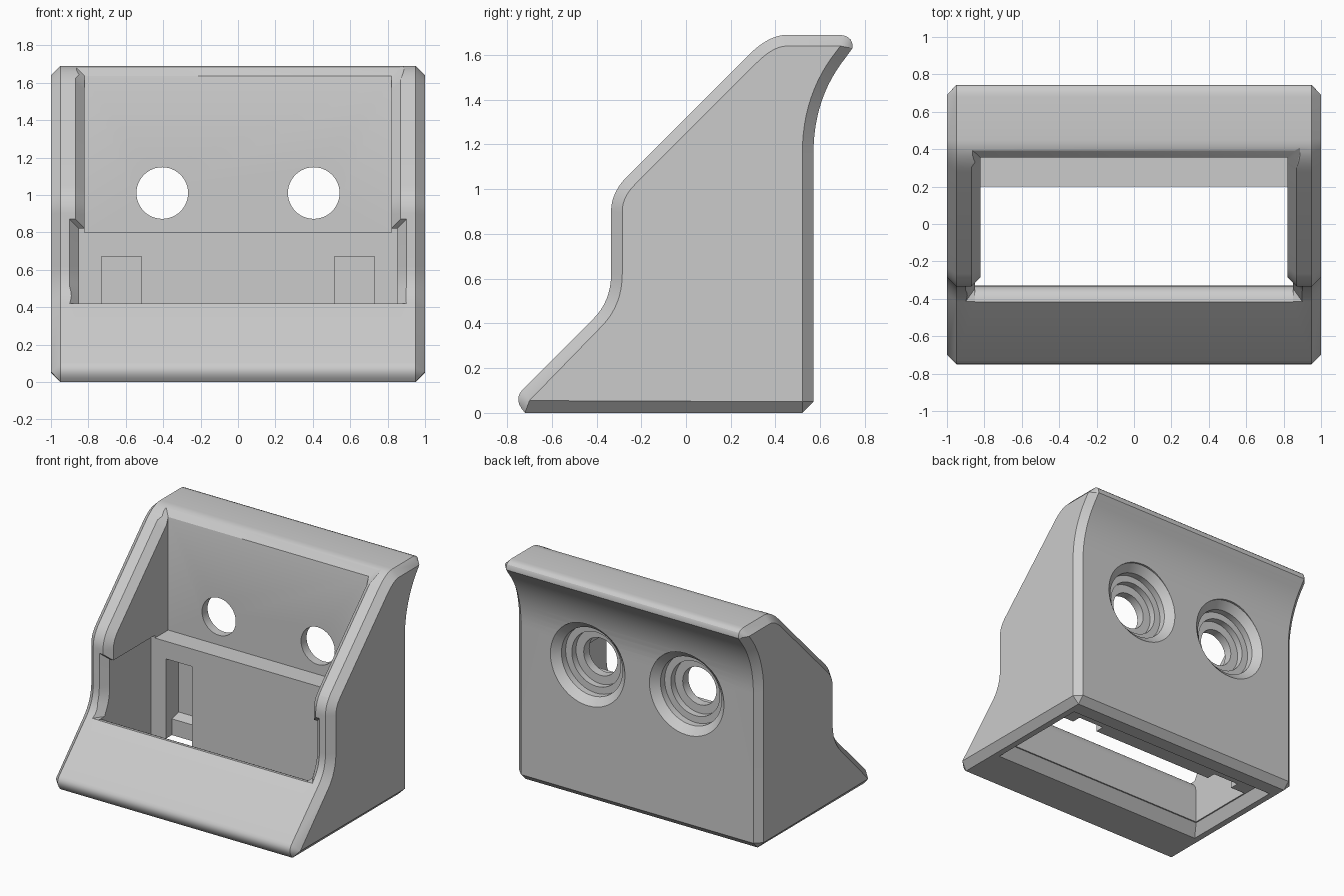
import bpy, bmesh, math
from mathutils import Vector

cube = bpy.data.objects.get("Cube")
if cube:
    bpy.data.objects.remove(cube, do_unlink=True)

grey = bpy.data.materials.new("light_grey")
grey.use_nodes = True
colour = (0.6, 0.6, 0.6, 1)
grey.diffuse_color = colour
grey.node_tree.nodes["Principled BSDF"].inputs["Base Color"].default_value = colour


def loft(name, rings):
    """Solid skinned over rings of 3D points, closed at both ends."""
    bm = bmesh.new()
    rows = [[bm.verts.new(p) for p in ring] for ring in rings]
    n = len(rows[0])
    for a, b in zip(rows, rows[1:]):
        for i in range(n):
            j = (i + 1) % n
            bm.faces.new((a[i], a[j], b[j], b[i]))
    bm.faces.new(rows[0])
    bm.faces.new(rows[-1])
    bmesh.ops.remove_doubles(bm, verts=bm.verts, dist=0.0001)
    bmesh.ops.recalc_face_normals(bm, faces=bm.faces)
    if bm.calc_volume(signed=True) < 0:
        bmesh.ops.reverse_faces(bm, faces=bm.faces)
    mesh = bpy.data.meshes.new(name)
    bm.to_mesh(mesh)
    bm.free()
    obj = bpy.data.objects.new(name, mesh)
    bpy.context.collection.objects.link(obj)
    mesh.materials.append(grey)
    return obj


def prism(name, outline, x0, x1):
    return loft(name, [[(x, y, z) for y, z in outline] for x in (x0, x1)])


def bend(a, c, b, steps=8):
    """Rounded corner from a to b, pulled towards c."""
    a, b, c = Vector(a), Vector(b), Vector(c)
    ts = [i / steps for i in range(steps + 1)]
    return [a * (1 - t) ** 2 + c * 2 * t * (1 - t) + b * t * t for t in ts]


def normals(path):
    """Mitred outward offsets for a clockwise path in the side plane."""
    out = []
    for i, p in enumerate(path):
        before = path[i - 1] if i else p * 2 - path[1]
        after = path[i + 1] if i < len(path) - 1 else p * 2 - path[i - 1]
        d1, d2 = (p - before).normalized(), (after - p).normalized()
        n1, n2 = Vector((-d1.y, d1.x)), Vector((-d2.y, d2.x))
        out.append((n1 + n2) / (1 + n1.dot(n2)))
    return out


def cut(target, cutter):
    cutter.hide_render = True
    mod = target.modifiers.new("cut", "BOOLEAN")
    mod.operation, mod.solver, mod.object = "DIFFERENCE", "EXACT", cutter
    mod.use_self = True
    bpy.context.view_layer.objects.active = target
    bpy.ops.object.modifier_apply(modifier=mod.name)
    bpy.data.objects.remove(cutter, do_unlink=True)


# Side outline: toe, front slope, upright, upper slope, top, flared back
EDGE = 0.05
toe = bend((-0.72, 0), (-0.775, 0.06), (-0.73, 0.105), 6)
waist = bend((-0.415, 0.42), (-0.335, 0.50), (-0.335, 0.62))
shoulder = bend((-0.335, 0.90), (-0.335, 0.985), (-0.265, 1.055))
crown = bend((0.28, 1.60), (0.37, 1.69), (0.45, 1.69))
nose = bend((0.68, 1.69), (0.75, 1.69), (0.744, 1.63), 5)
flare = bend((0.715, 1.59), (0.57, 1.41), (0.57, 1.16), 12)
heel = [Vector((0.57, EDGE)), Vector((0.52, 0))]
front, outline = waist + shoulder + crown, toe + waist + shoulder + crown + nose + flare + heel


def shrink(path):
    return [p - v * EDGE for p, v in zip(path, normals(path))]


# Body with chamfered side edges; tight corners shrink to a point
inset = ([Vector((-0.70, 0.055))] * len(toe) + shrink(front)
         + [Vector((0.69, 1.64))] * len(nose) + shrink(flare)
         + [Vector((0.52, EDGE))] * len(heel))
body = loft("holder_body", [
    [(x, p.x, p.y) for p in ring]
    for x, ring in ((-1, inset), (-1 + EDGE, outline), (1 - EDGE, outline), (1, inset))])

# Upper recess, and lower pocket with a rounded lip at the front
upper = [(-1, 0.80), (0.355, 0.80), (0.355, 1.9), (-1, 1.9)]
cut(body, prism("upper_recess", upper, -0.82, 0.82))
lip = [tuple(p) for p in bend((-0.43, 0.42), (-0.33, 0.42), (-0.33, 0.32))]
pocket = [(-1, 0.42)] + lip + [(-0.33, -0.1), (0.2, -0.1), (0.2, 0.82), (-1, 0.82)]
cut(body, prism("lower_pocket", pocket, -0.85, 0.85))


# Chamfers around the rims of the openings
def rim(name, path, first, last, half):
    path = [Vector(p) for p in path]
    offs = [v * EDGE for v in normals(path)]
    offs[0], offs[-1] = Vector(first), Vector(last)
    rings = []
    for p, v in zip(path, offs):
        a, b, w = p - v, p + v, half + 2 * EDGE
        rings.append([(-half, a.x, a.y), (half, a.x, a.y), (w, b.x, b.y), (-w, b.x, b.y)])
    cut(body, loft(name, rings))


rim("upper_rim", [(-0.335, 0.80)] + shoulder + [p for p in crown if p.x < 0.31] + [(0.40, 1.686)],
    (-EDGE, 0), (0.045, EDGE), 0.82)
rim("lower_rim", [(-0.415, 0.42)] + [p for p in waist if p.y > 0.49] + [(-0.335, 0.87)],
    (-0.07, 0), (-EDGE, EDGE), 0.85)

# Tapered opening under the base
cut(body, loft("base_opening", [
    [(-w, y0, z), (w, y0, z), (w, y1, z), (-w, y1, z)]
    for w, y0, y1, z in ((0.93, -0.45, 0.45, -0.05), (0.86, -0.34, 0.36, 0.08))]))

# Clip slots and stepped screw holes in the back wall
slot = [(0.1, 0.67), (0.35, 0.67), (0.35, 0.22), (0.27, 0.2), (0.27, -0.1), (0.1, -0.1)]
bore = [(0.1, 0.138), (0.42, 0.138), (0.421, 0.2), (0.47, 0.2),
        (0.471, 0.25), (0.52, 0.25), (0.57, 0.305), (0.8, 0.305)]
SIDES = 48
for s in (-1, 1):
    cut(body, prism("clip_slot", slot, s * 0.515, s * 0.73))
    cut(body, loft("screw_hole", [
        [(s * 0.405 + r * math.cos(k * math.tau / SIDES), y,
          1.01 + r * math.sin(k * math.tau / SIDES)) for k in range(SIDES)]
        for y, r in bore]))

# Smooth the rounded areas, keep the edges crisp
bpy.ops.object.select_all(action="DESELECT")
body.select_set(True)
bpy.context.view_layer.objects.active = body
bpy.ops.object.shade_smooth_by_angle(angle=math.radians(25))
